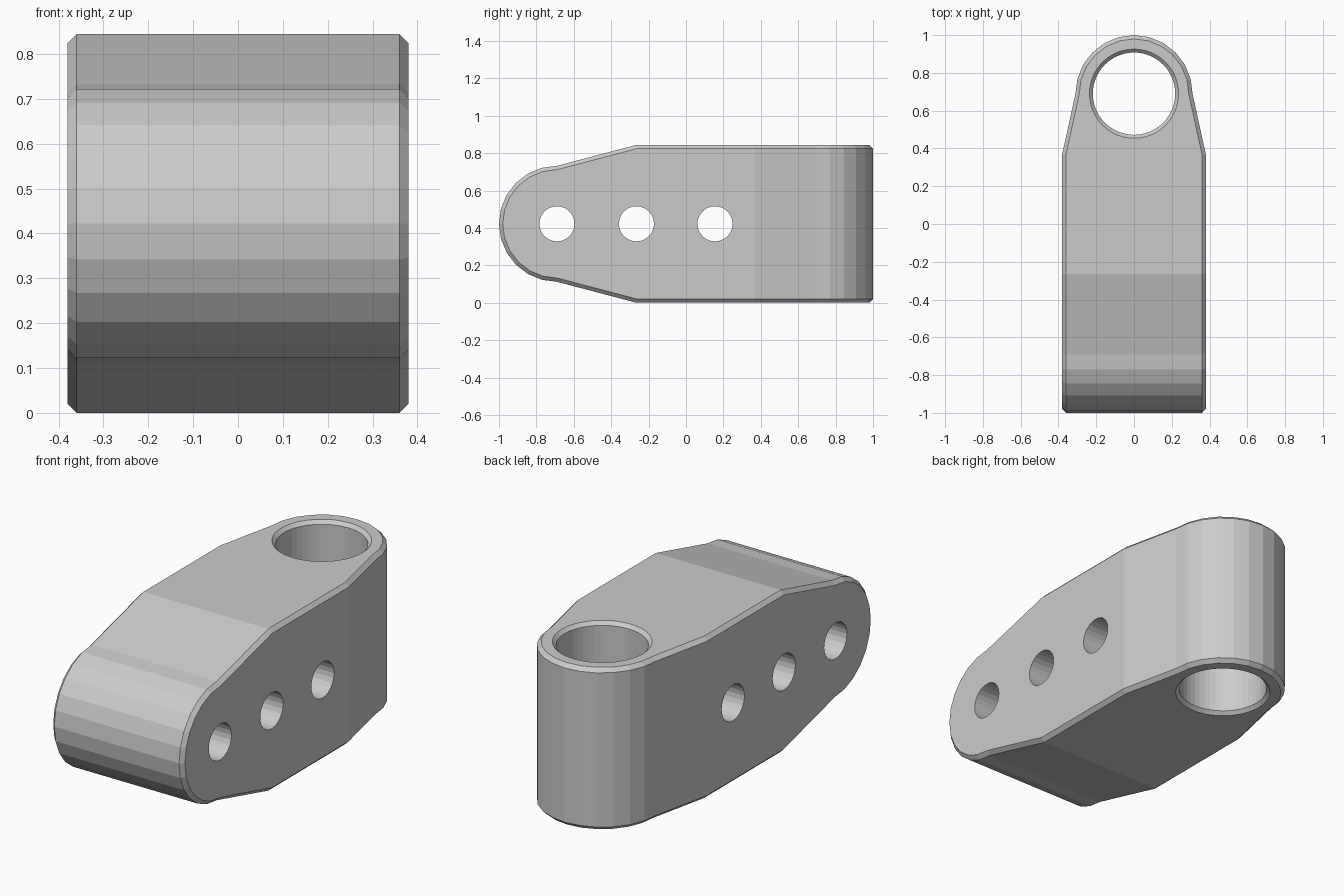
import bpy, bmesh, math
from mathutils import Matrix, Vector

if "Cube" in bpy.data.objects:
    bpy.data.objects.remove(bpy.data.objects["Cube"], do_unlink=True)

HALF_W, HEIGHT, EYE_Y, EYE_R, CHAMFER = 0.38, 0.844, 0.69, 0.31, 0.02
MID = HEIGHT / 2

grey = bpy.data.materials.new("plain grey")
grey.use_nodes = True
colour = (0.6, 0.6, 0.6, 1)
grey.diffuse_color = colour
grey.node_tree.nodes["Principled BSDF"].inputs["Base Color"].default_value = colour


def finish(name, bm, helper=False):
    bmesh.ops.recalc_face_normals(bm, faces=bm.faces)
    mesh = bpy.data.meshes.new(name)
    bm.to_mesh(mesh)
    bm.free()
    mesh.materials.append(grey)
    obj = bpy.data.objects.new(name, mesh)
    bpy.context.scene.collection.objects.link(obj)
    if helper:
        obj.hide_render = True
        obj.hide_set(True)
    return obj


def outline(half, shoulder, far):
    """Rounded nose, tapered shoulders, straight tail: (across, along) points."""
    arc = [math.radians(15 * i) for i in range(13)]
    pts = [(EYE_R * math.cos(a), EYE_Y + EYE_R * math.sin(a)) for a in arc]
    return pts + [(-half, shoulder), (-half, far), (half, far), (half, shoulder)]


def prism(name, pts, start, depth, helper=False):
    """Extrude a closed 3D outline along the depth vector."""
    bm = bmesh.new()
    face = bm.faces.new([bm.verts.new(Vector(p) + Vector(start)) for p in pts])
    out = bmesh.ops.extrude_face_region(bm, geom=[face])
    bmesh.ops.translate(bm, vec=depth,
                        verts=[v for v in out["geom"] if isinstance(v, bmesh.types.BMVert)])
    return finish(name, bm, helper)


def lathe(name, profile, steps, matrix):
    """Spin (radius, height) points into a closed cutter."""
    bm = bmesh.new()
    rings = [[bm.verts.new(matrix @ Vector((r * math.cos(a), r * math.sin(a), h)))
              for a in (math.tau * i / steps for i in range(steps))] for r, h in profile]
    for low, high in zip(rings, rings[1:]):
        for i in range(steps):
            j = (i + 1) % steps
            bm.faces.new((low[i], low[j], high[j], high[i]))
    bm.faces.new(rings[0])
    bm.faces.new(rings[-1])
    return finish(name, bm, True)


def boolean(obj, tool, operation):
    mod = obj.modifiers.new(tool.name, "BOOLEAN")
    mod.operation, mod.solver, mod.object = operation, "EXACT", tool


# Plan shape, trimmed by the side shape
body = prism("link_body", [(x, y, 0) for x, y in outline(HALF_W, 0.37, -1.3)],
             (0, 0, -0.2), (0, 0, HEIGHT + 0.4))
side = prism("side_shape", [(0, -y, z + MID) for z, y in outline(MID, 0.265, -1.3)],
             (-0.6, 0, 0), (1.2, 0, 0), True)
boolean(body, side, "INTERSECT")

# Chamfer around all rims
bevel = body.modifiers.new("rim_chamfer", "BEVEL")
bevel.width, bevel.segments = CHAMFER, 1
bevel.limit_method, bevel.angle_limit = "ANGLE", math.radians(50)
bevel.use_clamp_overlap = False

# Upright bore with countersunk ends
r, c = 0.218, 0.018
bore = lathe("bore_cutter",
             [(r + 2 * c, -c), (r, c), (r, HEIGHT - c), (r + 2 * c, HEIGHT + c)],
             48, Matrix.Translation((0, EYE_Y, 0)))
boolean(body, bore, "DIFFERENCE")

# Three cross holes
for name, y in (("front", -0.69), ("middle", -0.265), ("rear", 0.155)):
    place = Matrix.Translation((0, y, MID)) @ Matrix.Rotation(math.pi / 2, 4, "Y")
    hole = lathe(name + "_hole_cutter", [(0.094, -0.6), (0.094, 0.6)], 24, place)
    boolean(body, hole, "DIFFERENCE")
